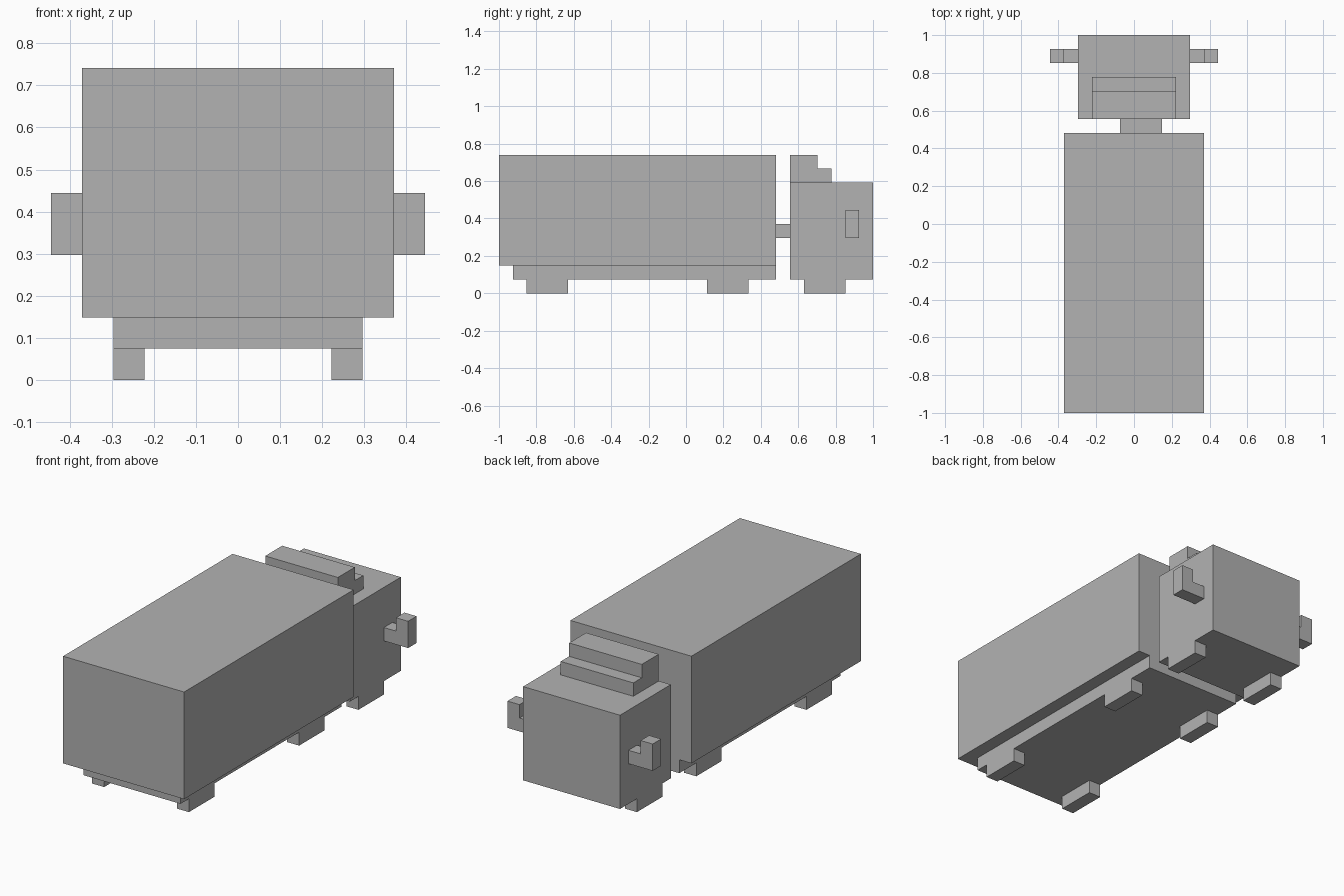
import bpy
import bmesh

cube = bpy.data.objects.get("Cube")
if cube:
    bpy.data.objects.remove(cube, do_unlink=True)

# One block unit: the truck is 27 units long
U = 2 / 27
HALF = 13.5

grey = bpy.data.materials.new("plain_grey")
grey.use_nodes = True
COLOR = (0.448, 0.448, 0.448, 1)
grey.diffuse_color = COLOR
grey.node_tree.nodes["Principled BSDF"].inputs["Base Color"].default_value = COLOR


def finish(name, bm):
    bmesh.ops.recalc_face_normals(bm, faces=bm.faces)
    mesh = bpy.data.meshes.new(name)
    bm.to_mesh(mesh)
    bm.free()
    mesh.materials.append(grey)
    obj = bpy.data.objects.new(name, mesh)
    bpy.context.collection.objects.link(obj)
    return obj


def box(name, x, y, z):
    """Box from (min, max) ranges in units; y counts from the front end."""
    bm = bmesh.new()
    bmesh.ops.create_cube(bm, size=1)
    for v in bm.verts:
        v.co.x = x[v.co.x > 0] * U
        v.co.y = (y[v.co.y > 0] - HALF) * U
        v.co.z = z[v.co.z > 0] * U
    return finish(name, bm)


def prism(name, points, step):
    """Extrude a closed outline of unit points along a step."""
    bm = bmesh.new()
    verts = [bm.verts.new((x * U, (y - HALF) * U, z * U)) for x, y, z in points]
    face = bm.faces.new(verts)
    ext = bmesh.ops.extrude_face_region(bm, geom=[face], use_keep_orig=True)
    moved = [g for g in ext["geom"] if isinstance(g, bmesh.types.BMVert)]
    bmesh.ops.translate(bm, verts=moved, vec=[s * U for s in step])
    return finish(name, bm)


# Cargo box, chassis, hitch and cab
box("cargo_box", (-5, 5), (0, 20), (2, 10))
box("chassis", (-4, 4), (1, 20), (1, 2))
box("hitch", (-1, 2), (20, 21), (4, 5))
box("cab", (-4, 4), (21, 27), (1, 8))

# Stepped roof fairing
fairing = [(21, 8), (24, 8), (24, 9), (23, 9), (23, 10), (21, 10)]
prism("roof_fairing", [(-3, y, z) for y, z in fairing], (6, 0, 0))

# Wheels and L-shaped side mirrors on both sides
mirror = [(4, 4), (6, 4), (6, 6), (5, 6), (5, 5), (4, 5)]
for side, s in (("left", 1), ("right", -1)):
    for place, y in (("front", 2), ("middle", 15), ("rear", 22)):
        box(f"{side}_{place}_wheel", sorted((3 * s, 4 * s)), (y, y + 3), (0, 1))
    prism(f"{side}_mirror", [(x * s, 25, z) for x, z in mirror], (0, 1, 0))
